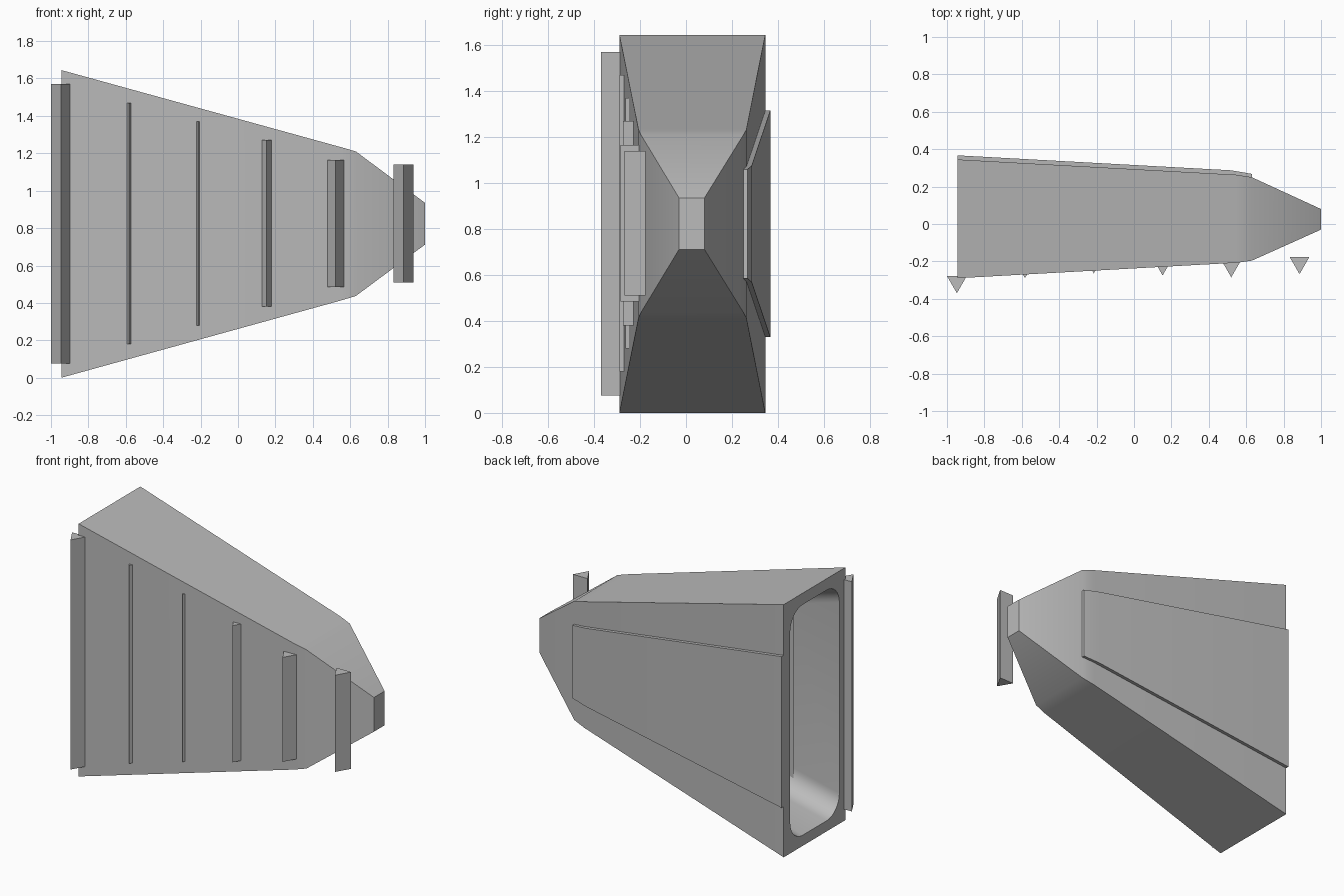
import bpy
import bmesh
import math

cube = bpy.data.objects.get("Cube")
if cube:
    bpy.data.objects.remove(cube, do_unlink=True)

grey = bpy.data.materials.new("plain grey")
grey.use_nodes = True
colour = (0.5, 0.5, 0.5, 1)
grey.diffuse_color = colour
grey.node_tree.nodes["Principled BSDF"].inputs["Base Color"].default_value = colour


def loft(name, rings):
    """Bridge matching rings of points and cap both ends."""
    bm = bmesh.new()
    loops = [[bm.verts.new(p) for p in ring] for ring in rings]
    for a, b in zip(loops, loops[1:]):
        for i in range(len(a)):
            j = (i + 1) % len(a)
            bm.faces.new((a[i], a[j], b[j], b[i]))
    bm.faces.new(loops[0])
    bm.faces.new(loops[-1])
    bmesh.ops.recalc_face_normals(bm, faces=bm.faces)
    mesh = bpy.data.meshes.new(name)
    bm.to_mesh(mesh)
    bm.free()
    mesh.materials.append(grey)
    obj = bpy.data.objects.new(name, mesh)
    bpy.context.collection.objects.link(obj)
    return obj


def smooth(obj):
    bpy.ops.object.select_all(action='DESELECT')
    obj.select_set(True)
    bpy.context.view_layer.objects.active = obj
    bpy.ops.object.shade_smooth_by_angle(angle=math.radians(30))


def rect(x, y0, y1, z0, z1):
    return [(x, y0, z0), (x, y1, z0), (x, y1, z1), (x, y0, z1)]


def rounded_rect(x, y0, y1, z0, z1, r, steps=8):
    corners = [(y1 - r, z1 - r), (y0 + r, z1 - r), (y0 + r, z0 + r), (y1 - r, z0 + r)]
    ring = []
    for quarter, (cy, cz) in enumerate(corners):
        for k in range(steps + 1):
            a = math.pi / 2 * (quarter + k / steps)
            ring.append((x, cy + r * math.cos(a), cz + r * math.sin(a)))
    return ring


# Tapered body with a blunt nose
body = loft("body", [
    rect(-0.945, -0.29, 0.345, 0, 1.645),
    rect(0.55, -0.207, 0.263, 0.413, 1.233),
    rect(0.63, -0.196, 0.25, 0.437, 1.21),
    rect(1.0, -0.03, 0.08, 0.712, 0.935),
])

# Rounded recess in the wide end
cutter = loft("recess_cutter", [
    rounded_rect(-0.98, -0.23, 0.28, 0.06, 1.58, 0.13),
    rounded_rect(-0.61, -0.21, 0.26, 0.16, 1.48, 0.13),
])
cut = body.modifiers.new("recess", 'BOOLEAN')
cut.operation = 'DIFFERENCE'
cut.solver = 'EXACT'
cut.object = cutter
bpy.context.view_layer.objects.active = body
bpy.ops.object.modifier_apply(modifier=cut.name)
bpy.data.objects.remove(cutter, do_unlink=True)
smooth(body)

# Raised panel following the back of the body
panel = loft("back_panel", [
    rect(-0.945, 0.30, 0.367, 0.33, 1.315),
    rect(0.52, 0.22, 0.287, 0.567, 1.077),
    rect(0.63, 0.20, 0.268, 0.585, 1.06),
])
smooth(panel)

# Triangular bars on the front: centre x, tip y, bottom z, top z
bars = [
    (-0.947, -0.37, 0.075, 1.57),
    (-0.583, -0.289, 0.18, 1.47),
    (-0.215, -0.264, 0.28, 1.37),
    (0.153, -0.275, 0.38, 1.27),
    (0.52, -0.285, 0.485, 1.165),
    (0.885, -0.268, 0.51, 1.14),
]
for n, (x, tip, z0, z1) in enumerate(bars, 1):
    base = tip + 0.092
    loft(f"front_bar_{n}", [
        [(x - 0.053, base, z), (x, tip, z), (x + 0.053, base, z)] for z in (z0, z1)
    ])
